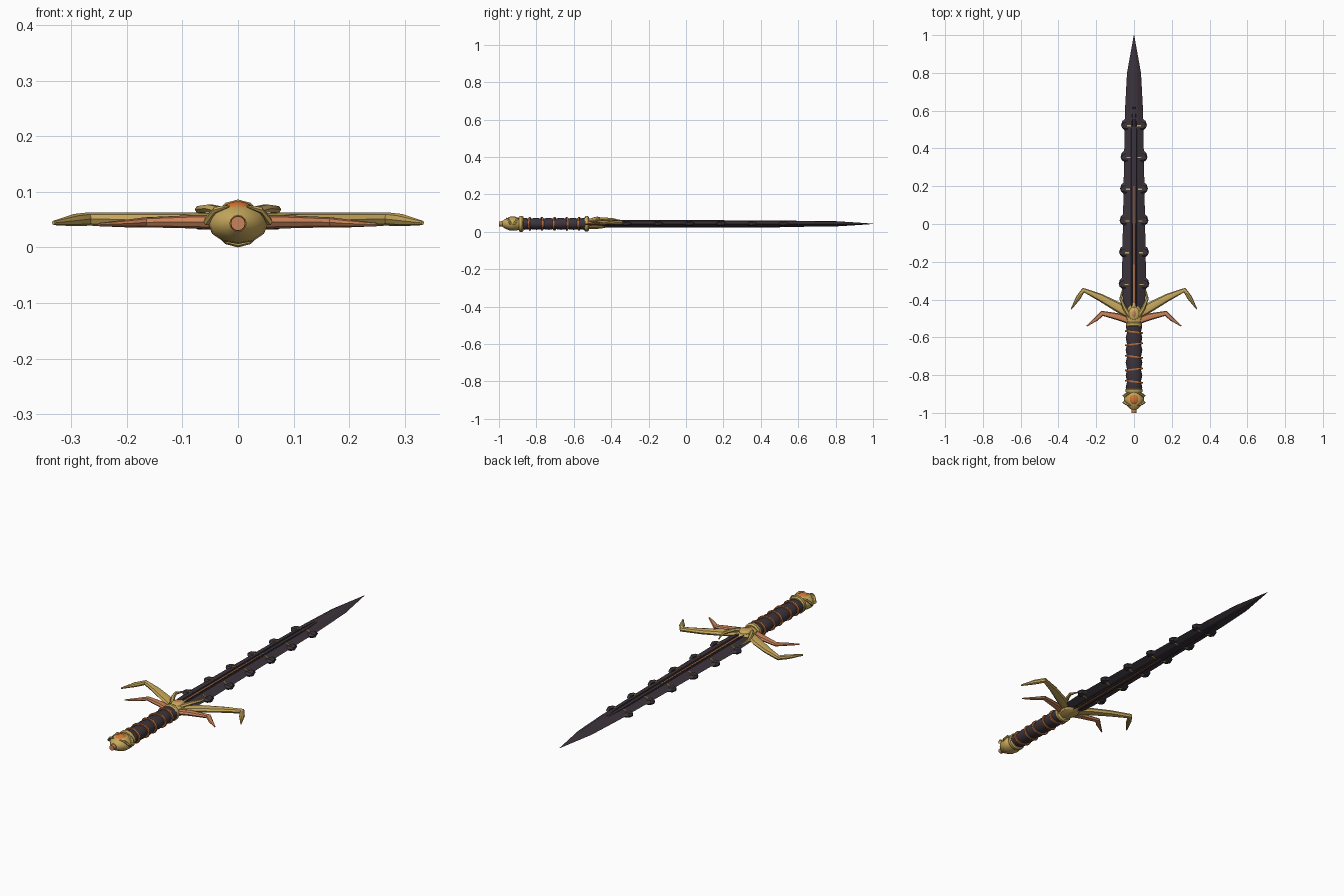
import bpy
from math import sin, cos, pi, radians
from mathutils import Vector

if "Cube" in bpy.data.objects:
    bpy.data.objects.remove(bpy.data.objects["Cube"])

MID = 0.043  # height of the sword's axis


def material(name, rgb):
    m = bpy.data.materials.new(name)
    m.use_nodes = True
    m.diffuse_color = (*rgb, 1)
    m.node_tree.nodes["Principled BSDF"].inputs["Base Color"].default_value = (*rgb, 1)
    return m


DARK = material("dark steel", (0.045, 0.034, 0.044))
GOLD = material("gold", (0.58, 0.40, 0.11))
COPPER = material("copper", (0.60, 0.23, 0.10))
ORANGE = material("orange gem", (0.70, 0.17, 0.03))
CORD = material("orange cord", (0.48, 0.15, 0.045))


def ring(n):
    return [(cos(2 * pi * i / n), sin(2 * pi * i / n)) for i in range(n)]


BLADE = [(1, 0), (0.45, 0.8), (0, 1), (-0.45, 0.8), (-1, 0), (-0.45, -0.8), (0, -1), (0.45, -0.8)]


def finish(obj, mat, angle):
    obj.data.materials.clear()
    obj.data.materials.append(mat)
    bpy.ops.object.select_all(action="DESELECT")
    obj.select_set(True)
    bpy.context.view_layer.objects.active = obj
    if angle:
        bpy.ops.object.shade_smooth_by_angle(angle=radians(angle))
    return obj


def loft(name, stations, mat, profile=None, angle=35, side=1):
    """Skin a profile along stations (x, y, z, half width, half height)."""
    profile = profile or ring(10)
    n = len(profile)
    pts = [Vector((side * s[0], s[1], s[2])) for s in stations]
    verts, faces = [], []
    for i, s in enumerate(stations):
        t = Vector((0, 0, 0))
        if i:
            t += (pts[i] - pts[i - 1]).normalized()
        if i < len(pts) - 1:
            t += (pts[i + 1] - pts[i]).normalized()
        across = Vector((t.y, -t.x, 0)).normalized()
        verts += [pts[i] + across * (a * s[3]) + Vector((0, 0, b * s[4])) for a, b in profile]
    for i in range(len(pts) - 1):
        for j in range(n):
            k = (j + 1) % n
            faces.append((i * n + j, i * n + k, i * n + n + k, i * n + n + j))
    faces += [tuple(range(n))[::-1], tuple(range(len(verts) - n, len(verts)))]
    faces = [f[::-1] for f in faces]
    mesh = bpy.data.meshes.new(name)
    mesh.from_pydata(verts, [], faces)
    obj = bpy.data.objects.new(name, mesh)
    bpy.context.collection.objects.link(obj)
    # make every shell face outwards
    finish(obj, mat, 0)
    bpy.ops.object.mode_set(mode="EDIT")
    bpy.ops.mesh.select_all(action="SELECT")
    bpy.ops.mesh.normals_make_consistent(inside=False)
    bpy.ops.object.mode_set(mode="OBJECT")
    return finish(obj, mat, angle)


def axial(name, stations, mat, profile=None, angle=35):
    """Part on the sword's axis: stations (y, half width, half height)."""
    return loft(name, [(0, y, MID, w, h) for y, w, h in stations], mat, profile, angle)


def gem(name, loc, scale, mat):
    bpy.ops.mesh.primitive_uv_sphere_add(segments=16, ring_count=8, radius=1, location=loc)
    obj = bpy.context.object
    obj.name = name
    obj.scale = scale
    return finish(obj, mat, 40)


SQUARE = [(1, 1), (-1, 1), (-1, -1), (1, -1)]

# blade with a long point
axial("blade", [(-0.47, 0.055, 0.017), (-0.3, 0.064, 0.017), (0.6, 0.048, 0.016),
                (0.8, 0.037, 0.014), (0.9, 0.019, 0.008), (1.0, 0.001, 0.001)], DARK, BLADE, 0)

# raised rails and the inlaid stripe on both flats
for face, up in (("top", 1), ("bottom", -1)):
    for side in (-1, 1):
        loft(face + "_blade_rail", [(0.012, -0.44, MID + up * 0.016, 0.005, 0.005),
                                    (0.011, 0.5, MID + up * 0.015, 0.004, 0.004),
                                    (0.005, 0.62, MID + up * 0.014, 0.002, 0.002)],
             DARK, ring(6), 0, side)
    loft(face + "_blade_inlay", [(0, -0.43, MID + up * 0.016, 0.005, 0.002),
                                 (0, 0.2, MID + up * 0.0155, 0.002, 0.0015)], CORD, SQUARE, 0)

# barbs along both edges, each with a small gold pin
for i in range(6):
    y = -0.32 + i * 0.168
    edge = 0.061 - 0.013 * (y + 0.32) / 0.84
    for side in (-1, 1):
        loft("edge_barb", [(edge - 0.012, y + 0.004, MID, 0.036, 0.012),
                           (edge + 0.006, y, MID, 0.027, 0.013),
                           (edge + 0.018, y - 0.004, MID, 0.008, 0.008)], DARK, ring(6), 0, side)
        loft("barb_pin", [(edge - 0.033, y, MID, 0.003, 0.016),
                          (edge - 0.012, y, MID, 0.003, 0.014)], GOLD, SQUARE, 0, side)

# grip swelling between the cords
cords = [-0.835, -0.77, -0.703, -0.637, -0.572]
grip = [(-0.88, 0.037, 0.028)]
for y in cords:
    grip += [(y - 0.03, 0.044, 0.033), (y - 0.006, 0.038, 0.029), (y + 0.006, 0.038, 0.029)]
grip += [(-0.545, 0.043, 0.033), (-0.52, 0.04, 0.03)]
axial("grip", grip, DARK, ring(14))
for i, y in enumerate(cords):
    bpy.ops.mesh.primitive_torus_add(major_segments=20, minor_segments=6, major_radius=0.034,
                                     minor_radius=0.0055, location=(0, y, MID),
                                     rotation=(pi / 2, 0, radians(7 if i % 2 else -7)))
    bpy.context.object.name = "grip_cord"
    bpy.context.object.scale = (1.25, 0.95, 1)
    finish(bpy.context.object, CORD, 60)

# pommel with flange, copper end cap, gem and claws
axial("pommel", [(-0.982, 0.015, 0.015), (-0.97, 0.03, 0.024), (-0.945, 0.05, 0.035),
                 (-0.925, 0.054, 0.037), (-0.905, 0.047, 0.035), (-0.88, 0.034, 0.03)],
      GOLD, ring(12))
axial("pommel_flange", [(-0.892, 0.042, 0.04), (-0.886, 0.045, 0.043),
                        (-0.876, 0.045, 0.043), (-0.87, 0.04, 0.038)], GOLD, ring(12))
axial("pommel_end_cap", [(-1.0, 0.013, 0.013), (-0.985, 0.014, 0.014), (-0.97, 0.012, 0.012)],
      COPPER, ring(12))
gem("pommel_gem", (0, -0.927, 0.067), (0.027, 0.03, 0.016), ORANGE)
for side in (-1, 1):
    for d in (-1, 1):
        loft("pommel_claw", [(0.056, -0.927 + d * 0.012, 0.047, 0.009, 0.008),
                             (0.041, -0.927 + d * 0.025, 0.067, 0.008, 0.006),
                             (0.016, -0.927 + d * 0.034, 0.074, 0.002, 0.002)],
             GOLD, ring(6), 35, side)

# guard body, collar and its central boss
axial("guard_collar", [(-0.543, 0.039, 0.036), (-0.537, 0.043, 0.042),
                       (-0.525, 0.043, 0.042), (-0.518, 0.037, 0.035)], GOLD, ring(12))
axial("guard_body", [(-0.53, 0.036, 0.028), (-0.5, 0.045, 0.03), (-0.47, 0.05, 0.028),
                     (-0.44, 0.034, 0.024), (-0.41, 0.006, 0.017)], GOLD, ring(10))
gem("guard_boss", (0, -0.475, 0.067), (0.03, 0.036, 0.012), GOLD)
gem("guard_gem", (0, -0.475, 0.074), (0.014, 0.02, 0.007), COPPER)

for side in (-1, 1):
    # long hooked gold arm
    loft("guard_arm", [(0.015, -0.485, 0.046, 0.021, 0.014), (0.09, -0.437, 0.049, 0.026, 0.014),
                       (0.18, -0.388, 0.05, 0.02, 0.013), (0.268, -0.35, 0.051, 0.013, 0.012),
                       (0.295, -0.39, 0.049, 0.013, 0.011), (0.332, -0.45, 0.044, 0.003, 0.004)],
         GOLD, ring(8), 35, side)
    # shorter copper arm
    loft("lower_guard_arm", [(0.02, -0.515, 0.045, 0.017, 0.013), (0.08, -0.492, 0.046, 0.019, 0.012),
                             (0.168, -0.473, 0.045, 0.014, 0.009), (0.2, -0.503, 0.043, 0.011, 0.007),
                             (0.25, -0.54, 0.041, 0.003, 0.003)], COPPER, ring(8), 35, side)
    # raised claw gripping the blade's base
    loft("blade_claw", [(0.022, -0.49, 0.063, 0.012, 0.009), (0.05, -0.445, 0.07, 0.011, 0.008),
                        (0.07, -0.395, 0.068, 0.008, 0.007), (0.06, -0.345, 0.06, 0.003, 0.003)],
         GOLD, ring(6), 35, side)
